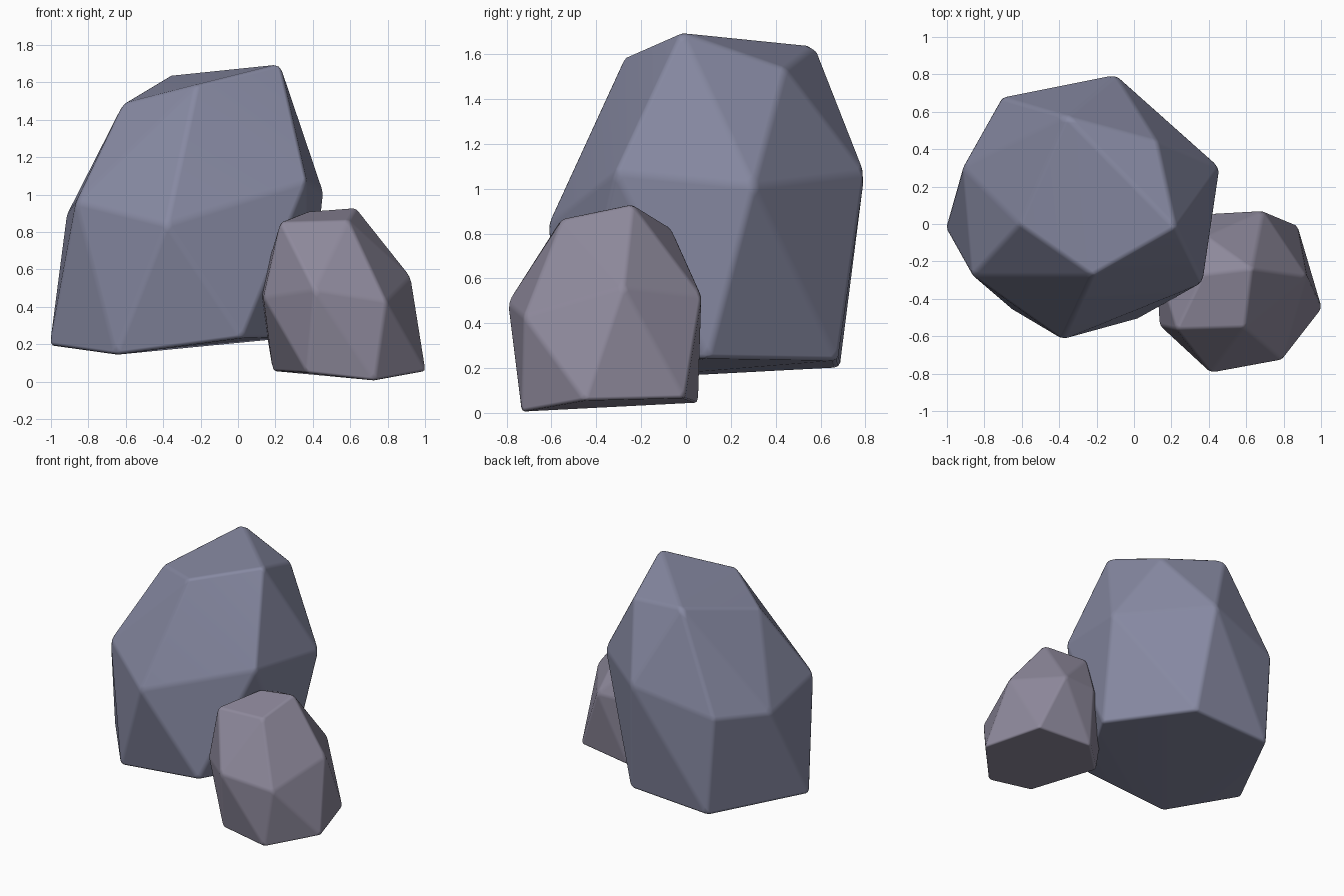
import bpy, bmesh, math
from mathutils import Vector

if "Cube" in bpy.data.objects:
    bpy.data.objects.remove(bpy.data.objects["Cube"])


def rock(name, top, middle, base, bevel, color):
    """Faceted boulder: convex hull of three rough rings, with softened edges."""
    pts = [Vector(p) for p in top + middle + base]
    centre = sum(pts, Vector()) / len(pts)
    bm = bmesh.new()
    for p in pts:
        bm.verts.new(centre + (p - centre) * 1.01)
    hull = bmesh.ops.convex_hull(bm, input=bm.verts)
    loose = [v for v in bm.verts if not v.link_faces]
    bmesh.ops.delete(bm, geom=loose, context='VERTS')
    bmesh.ops.dissolve_limit(bm, angle_limit=math.radians(4),
                             verts=bm.verts, edges=bm.edges)
    bmesh.ops.recalc_face_normals(bm, faces=bm.faces)
    for f in bm.faces:
        f.smooth = True
    me = bpy.data.meshes.new(name)
    bm.to_mesh(me)
    bm.free()
    ob = bpy.data.objects.new(name, me)
    bpy.context.collection.objects.link(ob)

    mod = ob.modifiers.new("soft_edges", 'BEVEL')
    mod.width = bevel
    mod.segments = 2
    mod.limit_method = 'ANGLE'
    mod.angle_limit = math.radians(10)
    mod.harden_normals = True

    mat = bpy.data.materials.new(name + "_stone")
    mat.diffuse_color = color
    mat.use_nodes = True
    mat.node_tree.nodes["Principled BSDF"].inputs["Base Color"].default_value = mat.diffuse_color
    me.materials.append(mat)
    return ob


# Tall boulder at the left
rock("large_rock",
     top=[(-.22, -.27, 1.58), (.22, -.02, 1.69), (.12, .44, 1.53),
          (-.36, .57, 1.63), (-.61, 0, 1.48)],
     middle=[(-.38, -.61, .84), (.36, -.31, 1.07), (.45, .30, 1.01),
             (-.10, .79, 1.07), (-.70, .67, .93), (-.91, .30, .89),
             (-.86, -.27, .96)],
     base=[(-1.0, -.02, .20), (-.65, -.45, .15), (.02, -.50, .24),
           (.37, .10, .25), (-.02, .67, .24), (-.65, .68, .21)],
     bevel=.02, color=(.24, .25, .36, 1))

# Small boulder leaning on its front right
rock("small_rock",
     top=[(.23, -.56, .85), (.59, -.55, .86), (.63, -.24, .925),
          (.37, -.27, .905), (.39, -.07, .82)],
     middle=[(.41, -.79, .49), (.79, -.72, .43), (.92, -.28, .56),
             (.69, .065, .52), (.42, .05, .52), (.12, -.20, .48),
             (.14, -.54, .45)],
     base=[(.73, -.73, .01), (1.0, -.45, .06), (.87, -.01, .07),
           (.45, .05, .05), (.19, -.20, .06), (.37, -.70, .05)],
     bevel=.015, color=(.27, .25, .33, 1))
